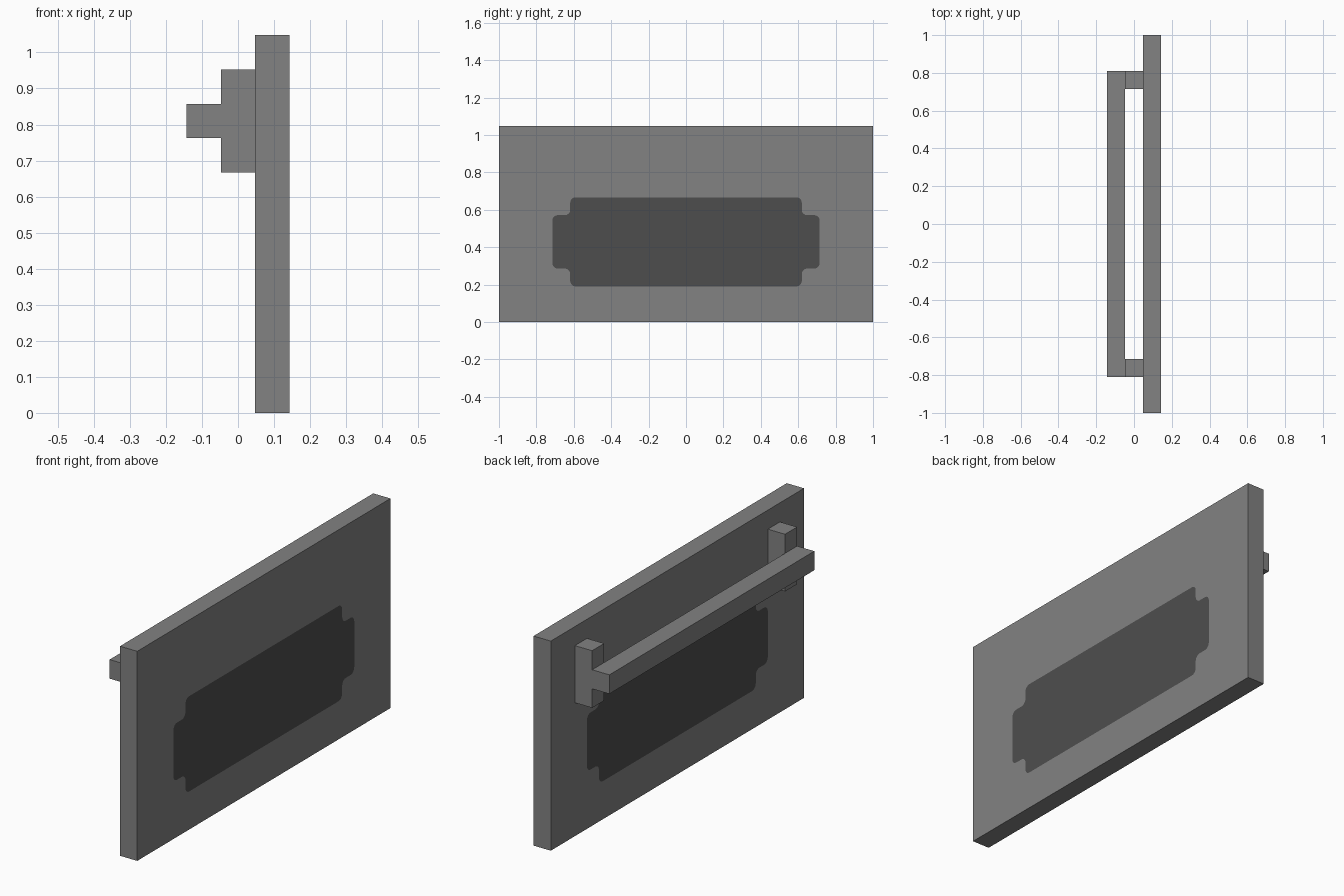
import bpy, bmesh, math
from mathutils import Vector

if "Cube" in bpy.data.objects:
    bpy.data.objects.remove(bpy.data.objects["Cube"])

U = 2 / 21  # the model sits on a grid of 21 units per longest side


def material(name, value):
    m = bpy.data.materials.new(name)
    m.diffuse_color = (value, value, value, 1)
    m.use_nodes = True
    m.node_tree.nodes["Principled BSDF"].inputs["Base Color"].default_value = m.diffuse_color
    return m


grey = material("mid grey", 0.223)
dark = material("dark grey", 0.076)


def finish(bm, name, mats):
    bmesh.ops.recalc_face_normals(bm, faces=bm.faces)
    me = bpy.data.meshes.new(name)
    bm.to_mesh(me)
    bm.free()
    for m in mats:
        me.materials.append(m)
    ob = bpy.data.objects.new(name, me)
    bpy.context.collection.objects.link(ob)
    return ob


def box(name, lo, hi):
    bm = bmesh.new()
    bmesh.ops.create_cube(bm, size=1)
    for v in bm.verts:
        v.co = [(a if c < 0 else b) * U for c, a, b in zip(v.co, lo, hi)]
    return finish(bm, name, [grey])


def rounded(points, r, steps=5):
    """Round every right-angled corner of a closed outline."""
    out = []
    for i, p in enumerate(points):
        p = Vector(p)
        a = (Vector(points[i - 1]) - p).normalized() * r
        b = (Vector(points[(i + 1) % len(points)]) - p).normalized() * r
        for k in range(steps + 1):
            t = math.pi / 2 * k / steps
            out.append(p + a * (1 - math.sin(t)) + b * (1 - math.cos(t)))
    return out


# Backboard with the notched dark panel cut flush into both faces
outer = [(-10.5, 0), (10.5, 0), (10.5, 11), (-10.5, 11)]
quarter = [(6.5, 2), (6.5, 3), (7.5, 3)]
right = quarter + [(y, 9 - z) for y, z in reversed(quarter)]
panel = rounded(right + [(-y, z) for y, z in reversed(right)], 0.3)

bm = bmesh.new()
rims = []
for x in (0.5, 1.5):
    loops = [[bm.verts.new((x * U, y * U, z * U)) for y, z in pts] for pts in (outer, panel)]
    edges = [bm.edges.new((l[i - 1], l[i])) for l in loops for i in range(len(l))]
    bmesh.ops.triangle_fill(bm, use_beauty=True, edges=edges,
                            normal=(1, 0, 0))
    bm.faces.new(loops[1]).material_index = 1
    rims.append(loops[0])
for i in range(4):
    bm.faces.new((rims[0][i - 1], rims[0][i], rims[1][i], rims[1][i - 1]))
finish(bm, "backboard", [grey, dark])

# Mounting posts and the rail joining them
for side, name in ((-1, "front_post"), (1, "back_post")):
    y0, y1 = sorted((7.5 * side, 8.5 * side))
    box(name, (-0.5, y0, 7), (0.5, y1, 10))
box("rail", (-1.5, -8.5, 8), (-0.5, 8.5, 9))
